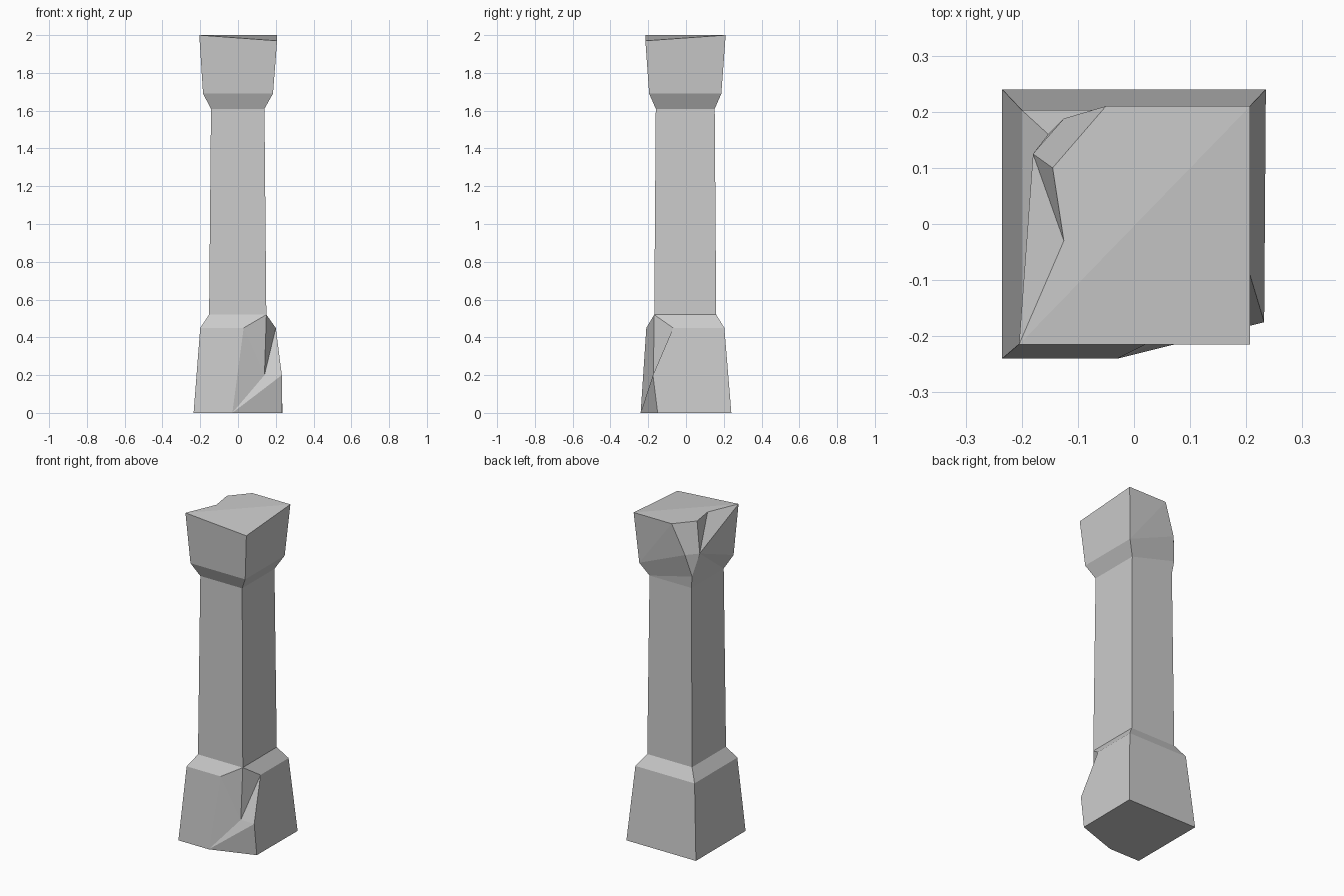
import bpy
import bmesh

cube = bpy.data.objects.get("Cube")
if cube:
    bpy.data.objects.remove(cube, do_unlink=True)

# One weathered stone colour
stone = bpy.data.materials.new("pale_grey_stone")
stone.use_nodes = True
grey = (0.6, 0.6, 0.6, 1.0)
stone.diffuse_color = grey
bsdf = stone.node_tree.nodes["Principled BSDF"]
bsdf.inputs["Base Color"].default_value = grey
bsdf.inputs["Roughness"].default_value = 0.9

bm = bmesh.new()
points = {}


def point(name, x, y, z):
    points[name] = bm.verts.new((x, y, z))


def face(names):
    bm.faces.new([points[n] for n in names.split()])


# Square profile rings: name, x min, x max, y min, y max, height
rings = [
    ("foot", -0.235, 0.235, -0.24, 0.24, 0.0),
    ("ledge", -0.20, 0.20, -0.21, 0.203, 0.45),
    ("low", -0.153, 0.15, -0.168, 0.16, 0.52),
    ("neck", -0.143, 0.14, -0.16, 0.152, 1.61),
    ("flare", -0.185, 0.185, -0.195, 0.187, 1.69),
    ("top", -0.205, 0.207, -0.215, 0.21, 2.0),
]
# Corners lost to the two chips
chipped = {"foot_fl", "ledge_fl", "flare_br", "top_br"}
for name, x0, x1, y0, y1, z in rings:
    for corner, x, y in (("fr", x0, y0), ("fl", x1, y0), ("bl", x1, y1), ("br", x0, y1)):
        if f"{name}_{corner}" not in chipped:
            point(f"{name}_{corner}", x, y, z)
points["top_fl"].co.z = 1.97  # worn, sunken corner

# Chip in the base, front left corner
point("base_front", -0.03, -0.24, 0.0)
point("base_side", 0.232, -0.15, 0.0)
point("base_bump", 0.232, -0.175, 0.20)
point("base_pit", 0.14, -0.173, 0.20)
point("base_rim_front", 0.03, -0.21, 0.45)
point("base_rim_side", 0.20, -0.068, 0.45)

# Chip in the capital, back right corner
point("cap_side", -0.125, -0.03, 2.0)
point("cap_mid", -0.145, 0.10, 2.0)
point("cap_back", -0.05, 0.21, 2.0)
point("cap_pit", -0.18, 0.125, 1.82)
point("cap_edge", -0.125, 0.188, 1.82)
point("cap_tip", -0.153, 0.16, 1.685)

# Intact walls of the base, shaft and capital
sides = ("fr fl", "fl bl", "bl br", "br fr")
for lower, upper in zip(rings, rings[1:]):
    for side in sides:
        a, b = side.split()
        quad = [f"{lower[0]}_{a}", f"{lower[0]}_{b}", f"{upper[0]}_{b}", f"{upper[0]}_{a}"]
        if not chipped.intersection(quad):
            face(" ".join(quad))

# Base around its chip
for names in (
    "foot_fr base_front base_side foot_bl foot_br",
    "foot_fr base_front base_rim_front ledge_fr",
    "ledge_fr base_rim_front low_fl low_fr",
    "base_side foot_bl ledge_bl base_rim_side base_bump",
    "base_rim_side ledge_bl low_bl low_fl",
    "base_front base_pit base_rim_front",
    "base_pit low_fl base_rim_front",
    "low_fl base_pit base_rim_side",
    "base_rim_side base_pit base_bump",
    "base_bump base_pit base_front",
    "base_bump base_front base_side",
):
    face(names)

# Capital around its chip
for names in (
    "top_fr top_fl top_bl",
    "top_fr top_bl cap_back cap_mid cap_side",
    "top_bl flare_bl cap_back",
    "cap_back flare_bl cap_edge",
    "flare_bl neck_bl cap_tip cap_edge",
    "neck_bl neck_br cap_tip",
    "top_fr cap_pit flare_fr",
    "flare_fr cap_pit neck_fr",
    "neck_fr cap_pit neck_br",
    "cap_pit cap_tip neck_br",
    "top_fr cap_side cap_pit",
    "cap_side cap_mid cap_pit",
    "cap_mid cap_back cap_edge cap_pit",
    "cap_pit cap_edge cap_tip",
):
    face(names)

bmesh.ops.recalc_face_normals(bm, faces=bm.faces)
mesh = bpy.data.meshes.new("stone_pillar")
bm.to_mesh(mesh)
bm.free()
mesh.materials.append(stone)
pillar = bpy.data.objects.new("stone_pillar", mesh)
bpy.context.collection.objects.link(pillar)
